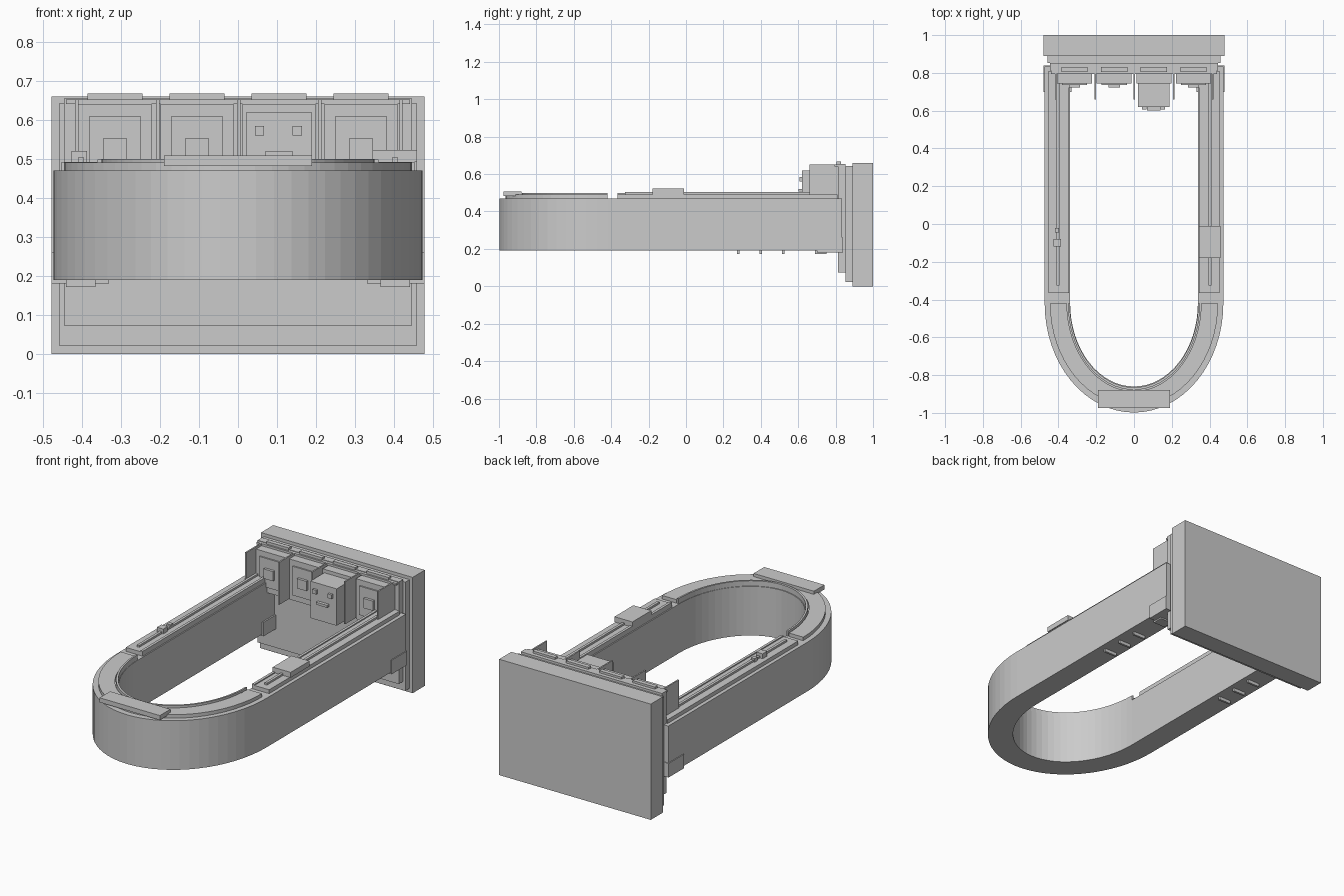
import bpy, bmesh, math

if "Cube" in bpy.data.objects:
    bpy.data.objects.remove(bpy.data.objects["Cube"])

grey = bpy.data.materials.new("plain grey")
grey.diffuse_color = (0.6, 0.6, 0.6, 1)
grey.use_nodes = True
grey.node_tree.nodes["Principled BSDF"].inputs["Base Color"].default_value = grey.diffuse_color


def finish(name, bm):
    bmesh.ops.recalc_face_normals(bm, faces=bm.faces)
    mesh = bpy.data.meshes.new(name)
    bm.to_mesh(mesh)
    bm.free()
    mesh.materials.append(grey)
    obj = bpy.data.objects.new(name, mesh)
    bpy.context.collection.objects.link(obj)
    return obj


def box(name, x0, x1, y0, y1, z0, z1):
    bm = bmesh.new()
    bmesh.ops.create_cube(bm, size=1)
    for v in bm.verts:
        v.co = ((x0 + x1) / 2 + v.co.x * (x1 - x0),
                (y0 + y1) / 2 + v.co.y * (y1 - y0),
                (z0 + z1) / 2 + v.co.z * (z1 - z0))
    return finish(name, bm)


def half_ring(name, outer, inner, z0, z1, arm_end=None, n=32):
    """Half elliptical band bulging to the front, optionally with straight arms."""
    cy = -0.42

    def path(r):
        pts = [(-r[0] * math.cos(math.pi * i / n),
                cy - r[1] * math.sin(math.pi * i / n)) for i in range(n + 1)]
        if arm_end is not None:
            pts = [(-r[0], arm_end)] + pts + [(r[0], arm_end)]
        return pts

    bm = bmesh.new()
    rows = [[bm.verts.new((x, y, z)) for z, pts in
             ((z0, o), (z1, o), (z1, i), (z0, i)) for x, y in [pts]]
            for o, i in zip(path(outer), path(inner))]
    for a, b in zip(rows, rows[1:]):
        for k in range(4):
            j = (k + 1) % 4
            bm.faces.new((a[k], a[j], b[j], b[k]))
    bm.faces.new(rows[0])
    bm.faces.new(rows[-1])
    return finish(name, bm)


# Stepped back wall
box("back_wall", -0.478, 0.478, 0.89, 1.0, 0, 0.66)
box("wall_step", -0.458, 0.458, 0.852, 0.89, 0.022, 0.642)
box("wall_inner_panel", -0.445, 0.445, 0.812, 0.852, 0.073, 0.655)

# Main loop and its raised top trim
half_ring("u_shaped_body", (0.473, 0.578), (0.338, 0.44), 0.19, 0.47, arm_end=0.835)
half_ring("curved_top_trim", (0.445, 0.545), (0.355, 0.465), 0.47, 0.49)
half_ring("curved_inner_lip", (0.35, 0.458), (0.34, 0.445), 0.47, 0.5)
box("front_plate", -0.19, 0.19, -0.975, -0.88, 0.482, 0.508)

# Details on both straight arms
for s, side in ((-1, "left"), (1, "right")):
    def arm(name, a, b, *rest):
        box(side + "_" + name, min(s * a, s * b), max(s * a, s * b), *rest)
    arm("rail_base", 0.352, 0.452, -0.365, 0.81, 0.47, 0.492)
    arm("rail_strip", 0.395, 0.41, -0.325, 0.81, 0.492, 0.503)
    arm("rail_inner_lip", 0.345, 0.36, -0.365, 0.81, 0.47, 0.498)
    arm("wall_collar", 0.33, 0.478, 0.70, 0.84, 0.18, 0.26)
    arm("underside_pad", 0.365, 0.44, 0.69, 0.75, 0.172, 0.19)
    for i, y in enumerate((0.28, 0.40, 0.52)):
        arm("underside_rung_%d" % i, 0.365, 0.44, y - 0.006, y + 0.006, 0.172, 0.195)

# Controls on the rails
box("left_large_button", -0.427, -0.387, -0.12, -0.08, 0.492, 0.52)
box("left_small_button", -0.418, -0.396, -0.045, -0.02, 0.492, 0.513)
box("right_control_pad", 0.345, 0.458, -0.18, -0.01, 0.492, 0.522)

# Four bays on the back wall
for i in range(4):
    x = -0.315 + 0.21 * i
    box("bay_panel_%d" % i, x - 0.093, x + 0.093, 0.745, 0.815, 0.41, 0.64)
    box("bay_cap_%d" % i, x - 0.07, x + 0.07, 0.805, 0.83, 0.64, 0.667)
    if i != 2:
        box("bay_screen_%d" % i, x - 0.067, x + 0.067, 0.737, 0.75, 0.443, 0.608)
        box("bay_knob_%d" % i, x - 0.03, x + 0.03, 0.722, 0.74, 0.498, 0.553)

# Thin fins between bays
for i in range(5):
    x = -0.413 + 0.2075 * i
    box("bay_fin_%d" % i, x - 0.004, x + 0.004, 0.66, 0.815, 0.41, 0.652)
box("bay_top_rail", -0.44, 0.44, 0.795, 0.815, 0.64, 0.652)

# Block head in the third bay
box("block_head", 0.022, 0.188, 0.62, 0.745, 0.41, 0.62)
for x in (0.055, 0.152):
    box("block_eye", x - 0.012, x + 0.012, 0.607, 0.622, 0.56, 0.584)
box("block_mouth", 0.07, 0.14, 0.602, 0.622, 0.506, 0.52)
